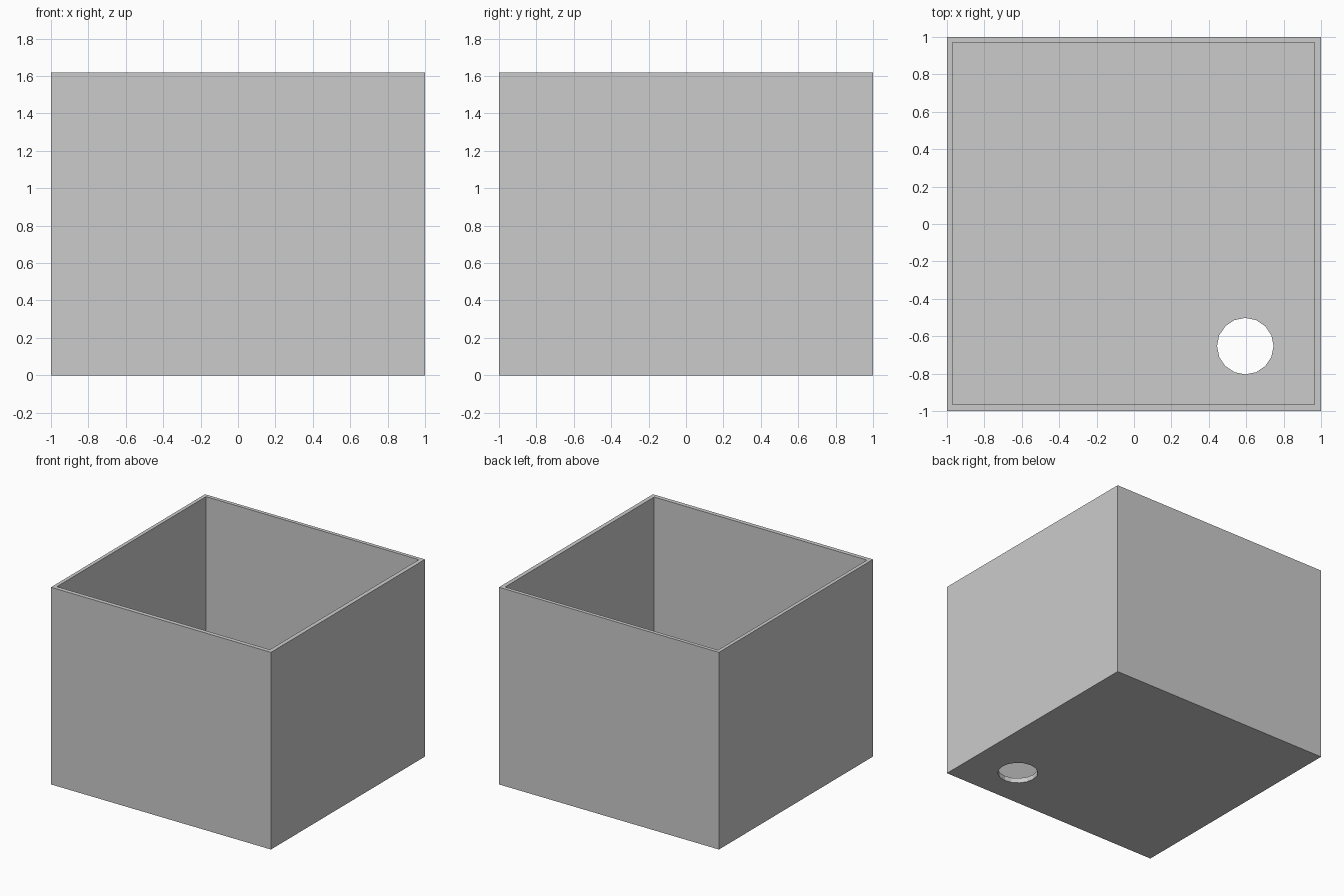
import bpy
import bmesh
from math import cos, sin, tau

if "Cube" in bpy.data.objects:
    bpy.data.objects.remove(bpy.data.objects["Cube"])

HEIGHT, FLOOR = 1.62, 0.04
HOLE_X, HOLE_Y, HOLE_R, SIDES = 0.595, -0.653, 0.151, 16

bm = bmesh.new()


def loop(points, z):
    """Closed ring of vertices at height z."""
    return [bm.verts.new((x, y, z)) for x, y in points]


def bridge(a, b):
    """Quads between two rings with equal counts."""
    n = len(a)
    for i in range(n):
        j = (i + 1) % n
        bm.faces.new((a[i], a[j], b[j], b[i]))


def plate(outer, hole):
    """Flat square plate around the round hole, as four corner-to-corner n-gons."""
    q = SIDES // 4
    for k in range(4):
        arc = [hole[(k * q + i) % SIDES] for i in range(q + 1)]
        bm.faces.new([outer[k - 1], outer[k]] + arc[::-1])


def square(x0, x1, y0, y1):
    return [(x1, y1), (x0, y1), (x0, y0), (x1, y0)]


outside = square(-1, 1, -1, 1)
inside = square(-0.97, 0.965, -0.965, 0.97)
circle = [(HOLE_X + HOLE_R * cos(tau * i / SIDES),
           HOLE_Y + HOLE_R * sin(tau * i / SIDES)) for i in range(SIDES)]

# Outer walls, rim and inner walls
base, top = loop(outside, 0), loop(outside, HEIGHT)
rim, floor = loop(inside, HEIGHT), loop(inside, FLOOR)
bridge(base, top)
bridge(top, rim)
bridge(rim, floor)

# Floor with a round hole through it
hole_low, hole_high = loop(circle, 0), loop(circle, FLOOR)
plate(base, hole_low)
plate(floor, hole_high)
bridge(hole_low, hole_high)

bmesh.ops.recalc_face_normals(bm, faces=bm.faces)
# Triangulate the flat plates so the concave outlines fill cleanly
bmesh.ops.triangulate(bm, faces=[f for f in bm.faces if len(f.verts) > 4])

mesh = bpy.data.meshes.new("open_box")
bm.to_mesh(mesh)
bm.free()
bpy.context.collection.objects.link(bpy.data.objects.new("open_box", mesh))
